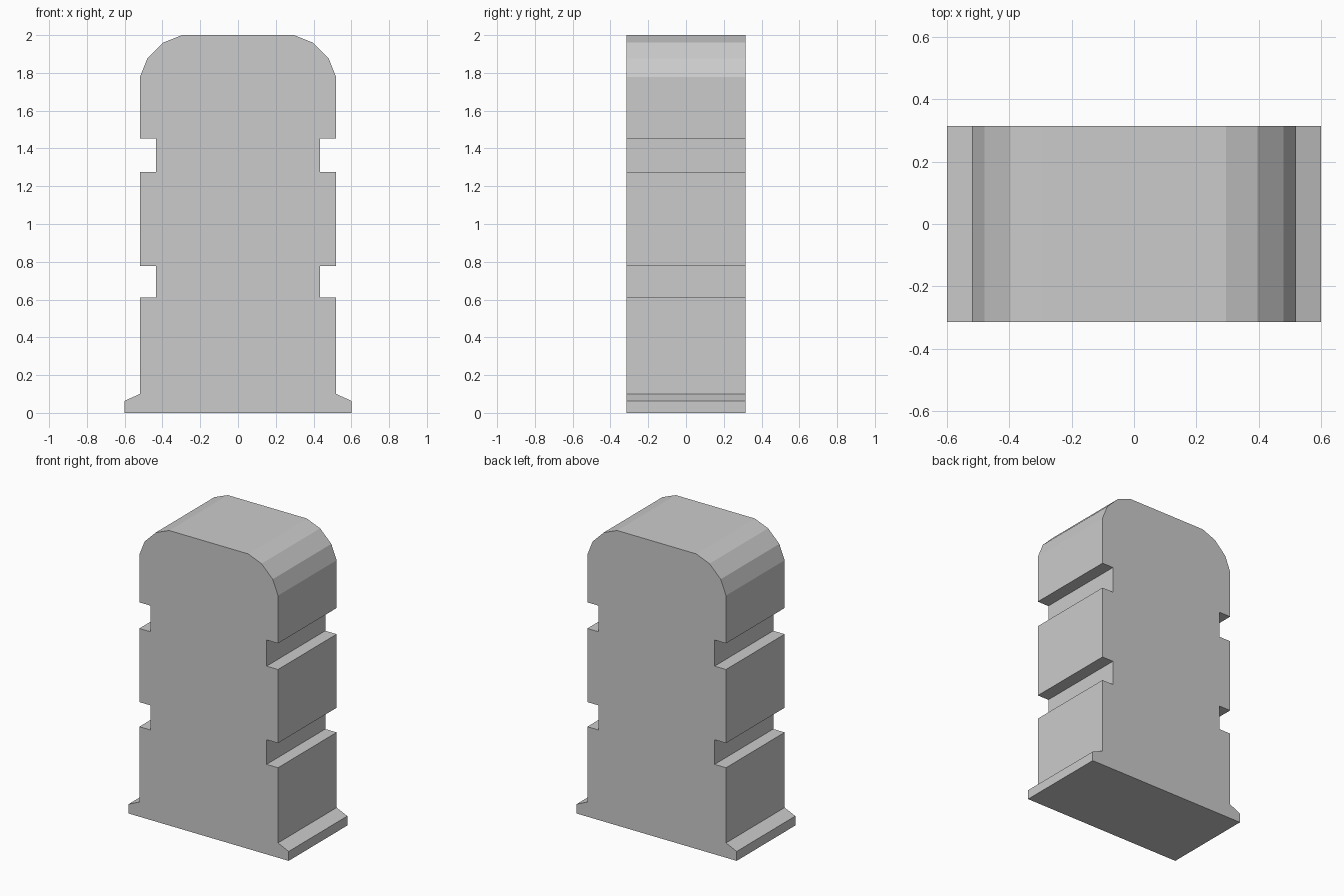
import bpy
import bmesh

if "Cube" in bpy.data.objects:
    bpy.data.objects.remove(bpy.data.objects["Cube"])

HALF_DEPTH = 0.314

# Right half of the front outline, from the foot up to the top
half = [
    (0.60, 0.0), (0.60, 0.064), (0.52, 0.10),            # flared foot
    (0.52, 0.61), (0.435, 0.61), (0.435, 0.777), (0.52, 0.777),      # lower groove
    (0.52, 1.276), (0.435, 1.276), (0.435, 1.453), (0.52, 1.453),    # upper groove
    (0.52, 1.777), (0.48, 1.877), (0.396, 1.96), (0.296, 2.0),       # faceted shoulder
]
outline = half + [(-x, z) for x, z in reversed(half)]

# Grooved block: mirrored outline extruded front to back
bm = bmesh.new()
front = bm.faces.new([bm.verts.new((x, -HALF_DEPTH, z)) for x, z in outline])
result = bmesh.ops.extrude_face_region(bm, geom=[front], use_keep_orig=True)
back_verts = [g for g in result["geom"] if isinstance(g, bmesh.types.BMVert)]
bmesh.ops.translate(bm, verts=back_verts, vec=(0, 2 * HALF_DEPTH, 0))
bmesh.ops.recalc_face_normals(bm, faces=bm.faces)

mesh = bpy.data.meshes.new("grooved_block")
bm.to_mesh(mesh)
bm.free()
block = bpy.data.objects.new("grooved_block", mesh)
bpy.context.collection.objects.link(block)
